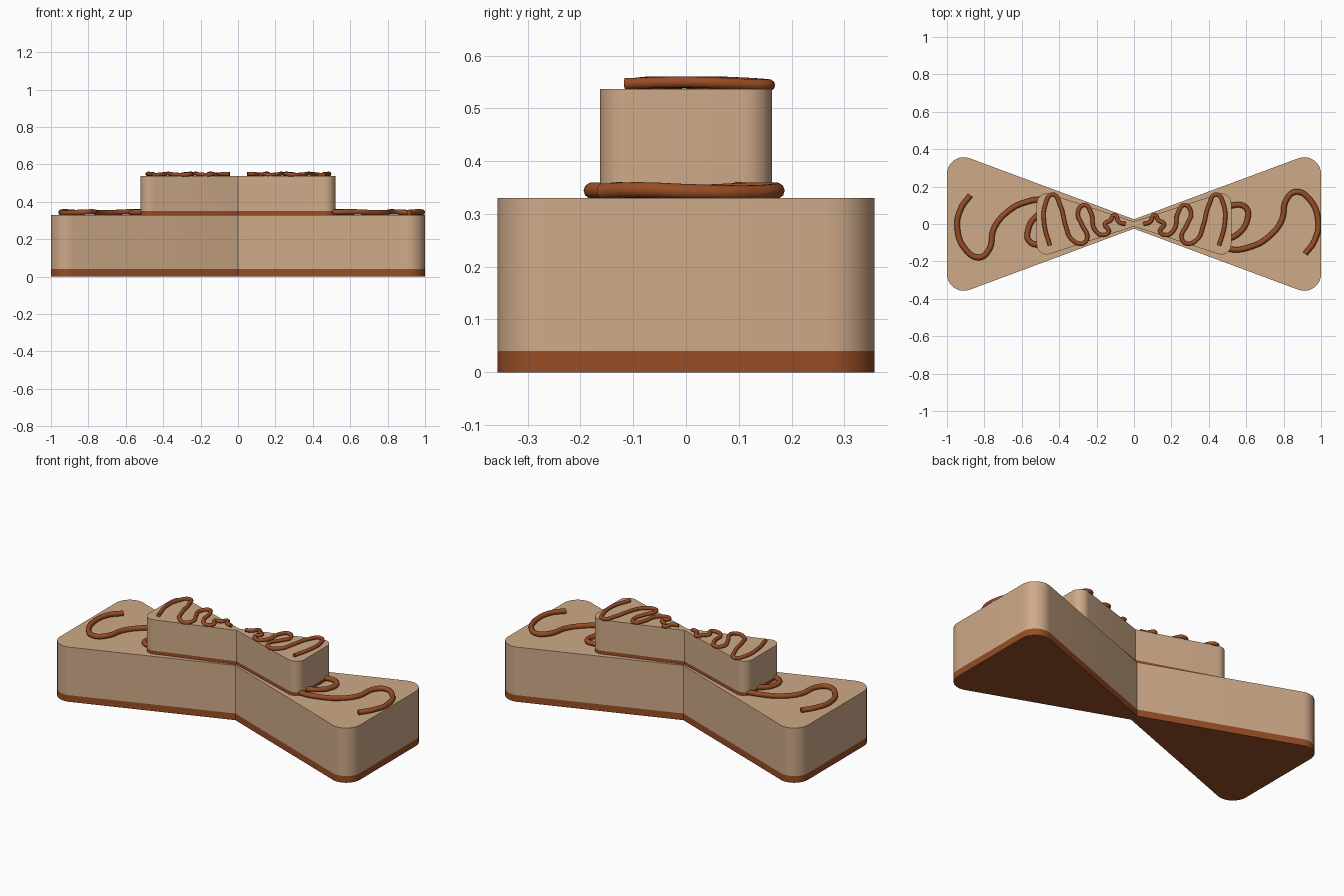
import bpy, bmesh, math

if "Cube" in bpy.data.objects:
    bpy.data.objects.remove(bpy.data.objects["Cube"])


def material(name, rgb):
    m = bpy.data.materials.new(name)
    m.diffuse_color = (*rgb, 1)
    m.use_nodes = True
    m.node_tree.nodes["Principled BSDF"].inputs["Base Color"].default_value = m.diffuse_color
    return m


tan = material("tan icing", (0.62, 0.40, 0.25))
brown = material("brown glaze", (0.31, 0.074, 0.018))


def bow_tie(cx, cy, r, waist):
    """Outline of a bow tie with rounded outer corners, counter-clockwise."""
    tilt = math.atan2(cy + r * 0.94 - waist, cx)
    arc = [(cx + r * math.cos(a), cy + r * math.sin(a))
           for a in [(math.pi / 2 + tilt) * i / 10 for i in range(11)]]
    right = [(x, -y) for x, y in reversed(arc)] + arc
    left = [(-x, -y) for x, y in right]
    return right + [(0, waist)] + left + [(0, -waist)]


def tier(name, outline, z0, z_band, z1):
    bm = bmesh.new()
    rings = [[bm.verts.new((x, y, z)) for x, y in outline] for z in (z0, z_band, z1)]
    n = len(outline)
    for k in range(2):
        for i in range(n):
            j = (i + 1) % n
            f = bm.faces.new((rings[k][i], rings[k][j], rings[k + 1][j], rings[k + 1][i]))
            f.material_index = 1 - k
    # caps are made of one convex half each, split at the waist
    half = n // 2
    for ring, mat in ((rings[0], 1), (rings[2], 0)):
        for loop in (ring[:half] + [ring[n - 1]], ring[half - 1:]):
            f = bm.faces.new(loop)
            f.material_index = mat
    bmesh.ops.recalc_face_normals(bm, faces=bm.faces)
    me = bpy.data.meshes.new(name)
    bm.to_mesh(me)
    bm.free()
    me.materials.append(tan)
    me.materials.append(brown)
    ob = bpy.data.objects.new(name, me)
    bpy.context.collection.objects.link(ob)
    bpy.context.view_layer.objects.active = ob
    ob.select_set(True)
    bpy.ops.object.shade_smooth_by_angle(angle=math.radians(30))
    ob.select_set(False)


def drizzle(name, points, z, radius):
    cu = bpy.data.curves.new(name, "CURVE")
    cu.dimensions = "3D"
    cu.bevel_depth = radius
    cu.bevel_resolution = 3
    cu.use_fill_caps = True
    cu.resolution_u = 8
    sp = cu.splines.new("BEZIER")
    sp.bezier_points.add(len(points) - 1)
    for i, (p, (x, y)) in enumerate(zip(sp.bezier_points, points)):
        p.co = (x, y, z + 0.003 * math.sin(1.7 * i))
        p.handle_left_type = p.handle_right_type = "AUTO"
    cu.materials.append(brown)
    bpy.context.collection.objects.link(bpy.data.objects.new(name, cu))


# Two stacked bow-tie tiers, each with a glaze band at its foot
tier("lower_tier", bow_tie(0.91, 0.267, 0.09, 0.025), 0, 0.04, 0.33)
tier("upper_tier", bow_tie(0.467, 0.11, 0.053, 0.013), 0.33, 0.35, 0.537)

# Lower drizzle: the second is the first turned half around
low = [(0.915, -0.16), (0.965, -0.09), (0.985, 0.01), (0.94, 0.13), (0.866, 0.172),
       (0.815, 0.13), (0.79, 0.02), (0.73, -0.06), (0.63, -0.12), (0.50, -0.13),
       (0.42, -0.06), (0.44, 0.04), (0.53, 0.10), (0.60, 0.085), (0.605, 0.02),
       (0.56, -0.05), (0.48, -0.09)]
drizzle("lower_drizzle_right", low, 0.343, 0.015)
drizzle("lower_drizzle_left", [(0.04 - x, -y - 0.007) for x, y in low], 0.343, 0.015)

# Upper drizzle: mirrored zigzag narrowing to the waist
top = [(0.455, -0.115), (0.485, 0.0), (0.48, 0.10), (0.44, 0.158), (0.40, 0.10),
       (0.37, -0.01), (0.34, -0.08), (0.28, -0.105), (0.255, -0.075), (0.285, 0.0),
       (0.305, 0.06), (0.27, 0.102), (0.235, 0.06), (0.215, -0.03), (0.17, -0.06),
       (0.14, -0.04), (0.16, 0.0), (0.18, 0.04), (0.16, 0.065)]
tip = [(0.13, 0.02), (0.11, 0.048), (0.085, 0.01), (0.05, 0.0)]
drizzle("upper_drizzle_right", top[:-2] + tip, 0.547, 0.011)
drizzle("upper_drizzle_left", [(0.005 - x, y) for x, y in top[:-2] + tip], 0.547, 0.011)
